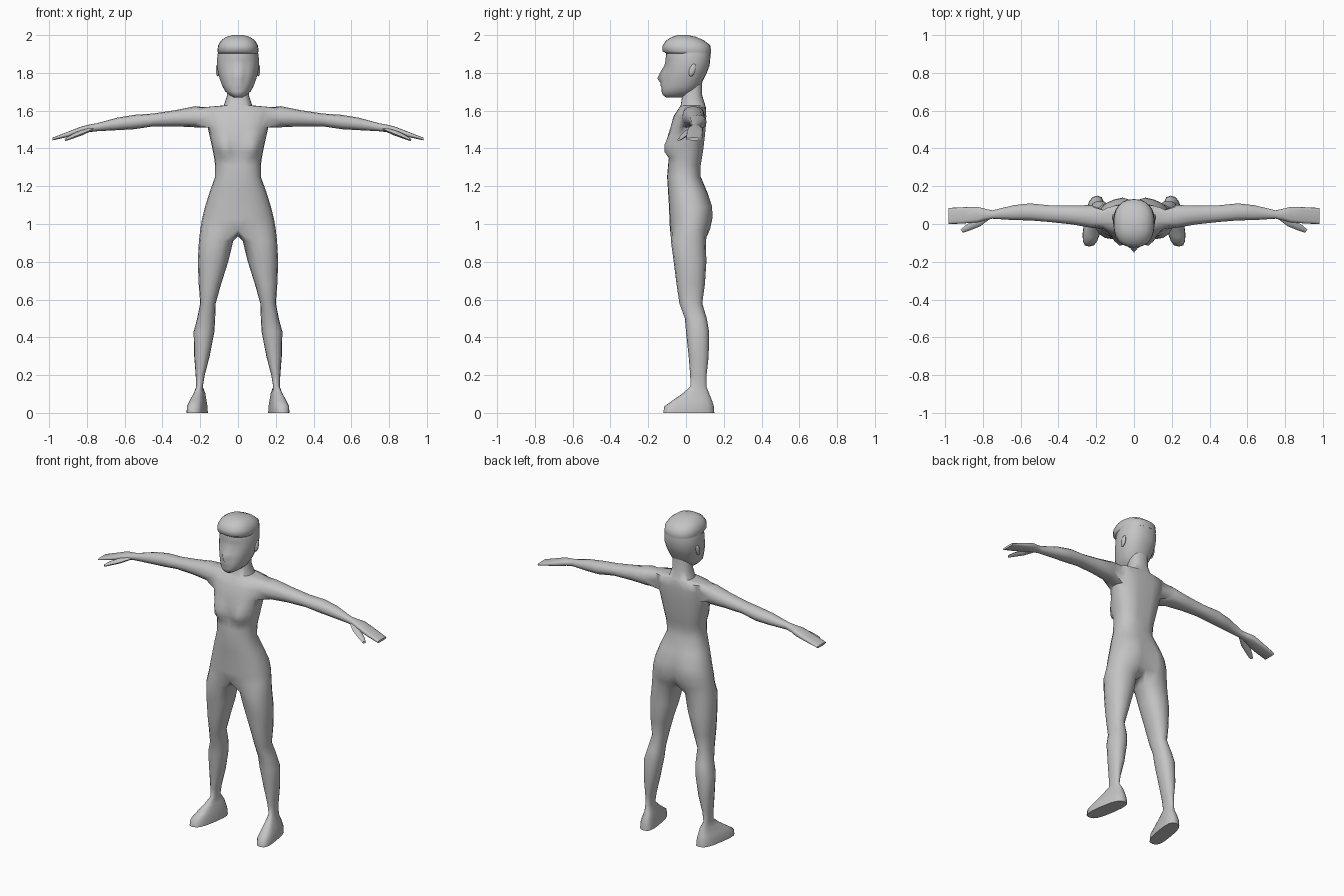
import bpy, bmesh, math
from mathutils import Vector

if "Cube" in bpy.data.objects:
    bpy.data.objects.remove(bpy.data.objects["Cube"])

skin = bpy.data.materials.new("neutral_grey")
skin.diffuse_color = (0.55, 0.55, 0.55, 1)
skin.use_nodes = True
skin.node_tree.nodes["Principled BSDF"].inputs["Base Color"].default_value = skin.diffuse_color
HALF = 12  # segments from front centre round one side to back centre


def power(v, p):
    return math.copysign(abs(v) ** p, v)


def gauss(d, s):
    return math.exp(-(d / s) ** 2)


def half_ring(z, w, yf, yb, p=0.85):
    """Half cross-section at height z, from front centre to back centre."""
    cy, d, pts = (yf + yb) / 2, (yb - yf) / 2, []
    for j in range(HALF + 1):
        a = math.pi * (j / HALF - 0.5)
        x = 0 if j in (0, HALF) else w * abs(math.cos(a)) ** p
        pts.append(Vector((x, cy + d * power(math.sin(a), p), z)))
    return pts


def add(bm, pts):
    return [bm.verts.new(p) for p in pts]


def bridge(bm, a, b, closed=False, skip=()):
    n = len(a)
    for j in range(n if closed else n - 1):
        if j not in skip:
            k = (j + 1) % n
            bm.faces.new((a[j], a[k], b[k], b[j]))


def finish(bm, name, angle=60):
    """Make a mirrored, smooth-shaded object from a half mesh."""
    bmesh.ops.delete(bm, geom=[v for v in bm.verts if not v.link_faces], context='VERTS')
    bmesh.ops.recalc_face_normals(bm, faces=bm.faces[:])
    me = bpy.data.meshes.new(name)
    bm.to_mesh(me)
    bm.free()
    me.materials.append(skin)
    ob = bpy.data.objects.new(name, me)
    bpy.context.collection.objects.link(ob)
    bpy.ops.object.select_all(action='DESELECT')
    ob.select_set(True)
    bpy.context.view_layer.objects.active = ob
    bpy.ops.object.shade_smooth_by_angle(angle=math.radians(angle))
    mirror = ob.modifiers.new("mirror", 'MIRROR')
    mirror.use_clip = True
    return ob


# ---- body: torso, neck, leg and arm in one connected half mesh ----
bm = bmesh.new()
torso = [  # z, half width, front y, back y
    (0.97, .200, -.085, .130), (1.03, .190, -.088, .143), (1.09, .175, -.090, .142),
    (1.17, .150, -.095, .112), (1.25, .121, -.100, .078), (1.31, .121, -.095, .080),
    (1.35, .126, -.088, .087), (1.38, .132, -.083, .092), (1.42, .140, -.082, .097),
    (1.46, .149, -.084, .102), (1.51, .160, -.082, .107), (1.57, .175, -.066, .110),
    (1.618, .185, -.035, .105), (1.628, .075, -.028, .102), (1.68, .058, -.020, .086),
    (1.76, .056, -.010, .084)]
rings = []
for z, w, yf, yb in torso:
    pts = half_ring(z, w, yf, yb)
    for j, p in enumerate(pts):
        if j < 6:    # bust
            p.y -= .048 * gauss(p.x - .075, .05) * gauss(z - 1.395, .035 if z < 1.395 else .075)
        if j == HALF and z < 1.12:    # seat cleft
            p.y -= .022
        if j == HALF and 1.3 < z < 1.6:    # spine groove
            p.y -= .008
    rings.append(add(bm, pts))
ARM, LOW, TOP = range(4, 8), 10, 12
for i in range(len(rings) - 1):
    bridge(bm, rings[i], rings[i + 1], skip=ARM if LOW <= i < TOP else ())

# arm grows from the opening left in the side of the chest
low, mid, top = rings[LOW], rings[LOW + 1], rings[TOP]
prev = low[4:9] + [mid[8]] + top[8:3:-1] + [mid[4]]
arm = [  # x, centre y, centre z, half depth, half height
    (.225, .040, 1.568, .060, .056), (.33, .048, 1.560, .050, .043),
    (.45, .055, 1.551, .044, .034), (.55, .064, 1.540, .045, .038),
    (.64, .060, 1.530, .039, .033), (.75, .050, 1.512, .022, .021),
    (.79, .050, 1.506, .031, .020), (.83, .050, 1.497, .041, .019),
    (.90, .046, 1.475, .043, .014), (.982, .042, 1.450, .043, .007)]
for x, cy, cz, hy, hz in arm:
    ang = [math.radians(-150 + 30 * k) for k in range(12)]
    q = .6 if x > .8 else .9    # the hand is flatter and squarer
    ring = add(bm, [(x, cy + hy * power(math.cos(a), q), cz + hz * power(math.sin(a), q)) for a in ang])
    bridge(bm, prev, ring, closed=True)
    prev = ring
bm.faces.new(prev)

# leg grows from the half hip ring closed by three crotch points
crotch = add(bm, [(0, .065, .945), (0, .02, .935), (0, -.04, .945)])
prev = rings[0] + crotch
leg = [  # z, inner x, outer x, front y, back y
    (.91, .025, .207, -.080, .105), (.80, .052, .213, -.065, .108),
    (.68, .090, .208, -.050, .100), (.58, .118, .200, -.035, .086),
    (.50, .121, .216, -.006, .110), (.43, .125, .235, .000, .122),
    (.30, .150, .232, .014, .120), (.20, .176, .224, .022, .109),
    (.14, .186, .222, .024, .108), (.105, .180, .232, -.015, .122),
    (.065, .172, .248, -.072, .138), (.035, .166, .258, -.115, .147),
    (.0, .164, .260, -.120, .150)]
for z, xi, xo, yf, yb in leg:
    pts = []
    for k in range(16):
        a = math.radians((k - 6) * 22.5)
        q = .9 if z > .12 else .7
        y = (yf + yb) / 2 + (yb - yf) / 2 * power(math.sin(a), q)
        x = (xi + xo) / 2 + (xo - xi) / 2 * power(math.cos(a), q)
        if z < .12:    # toes turn outward
            x += (.04 - y) * .16
        pts.append((x, y, z))
    ring = add(bm, pts)
    bridge(bm, prev, ring, closed=True)
    prev = ring
bm.faces.new(prev)
finish(bm, "body")

# ---- thumb ----
bm = bmesh.new()
prev = None
for x, y, z, r in [(.775, .040, 1.505, .014), (.83, .005, 1.483, .018),
                   (.88, -.020, 1.462, .014), (.912, -.038, 1.446, .008)]:
    ring = add(bm, [(x + .8 * r * math.cos(a), y + r * math.cos(a), z + .8 * r * math.sin(a))
                    for a in (k * math.pi / 3 for k in range(6))])
    if prev:
        bridge(bm, prev, ring, closed=True)
    else:
        bm.faces.new(ring)
    prev = ring
bm.faces.new(prev)
finish(bm, "thumb")


# ---- head and hair ----
def half_loft(name, sections, shape):
    bm = bmesh.new()
    rings = []
    for s in sections:
        pts = half_ring(*s)
        for j, p in enumerate(pts):
            shape(j, p)
        rings.append(add(bm, pts))
    for a, b in zip(rings, rings[1:]):
        bridge(bm, a, b)
    bm.faces.new(rings[0])
    bm.faces.new(rings[-1])
    return finish(bm, name)


def face_shape(j, p):
    if p.y < 0:    # face narrows toward the front
        p.x *= 1 + p.y * 1.3
    if j < 5:
        p.y += .012 * gauss(p.x - .04, .025) * gauss(p.z - 1.84, .025)    # eye sockets
        p.y -= .030 * gauss(p.x, .012) * gauss(p.z - 1.772, .024 if p.z < 1.772 else .045)    # nose
        p.y -= .008 * gauss(p.x, .025) * gauss(p.z - 1.733, .010)    # lips


half_loft("head", [
    (1.670, .025, -.105, -.020), (1.682, .048, -.122, .020), (1.702, .070, -.130, .050),
    (1.722, .081, -.126, .068), (1.733, .086, -.126, .075), (1.746, .091, -.124, .084),
    (1.770, .099, -.122, .095), (1.800, .106, -.118, .110), (1.840, .111, -.112, .125),
    (1.870, .111, -.108, .128), (1.900, .108, -.106, .130), (1.930, .100, -.100, .125)], face_shape)

half_loft("hair", [
    (1.902, .104, -.103, .131), (1.915, .109, -.124, .132), (1.945, .106, -.124, .130),
    (1.972, .090, -.105, .095), (1.990, .065, -.075, .055), (2.000, .030, -.045, .010)],
    lambda j, p: None)

# ---- ear ----
bm = bmesh.new()
bmesh.ops.create_uvsphere(bm, u_segments=8, v_segments=6, radius=1)
for v in bm.verts:
    x, y, z = v.co
    v.co = (.107 + .010 * x, .034 + .018 * y + .008 * z, 1.815 + .034 * z)
finish(bm, "ear")
